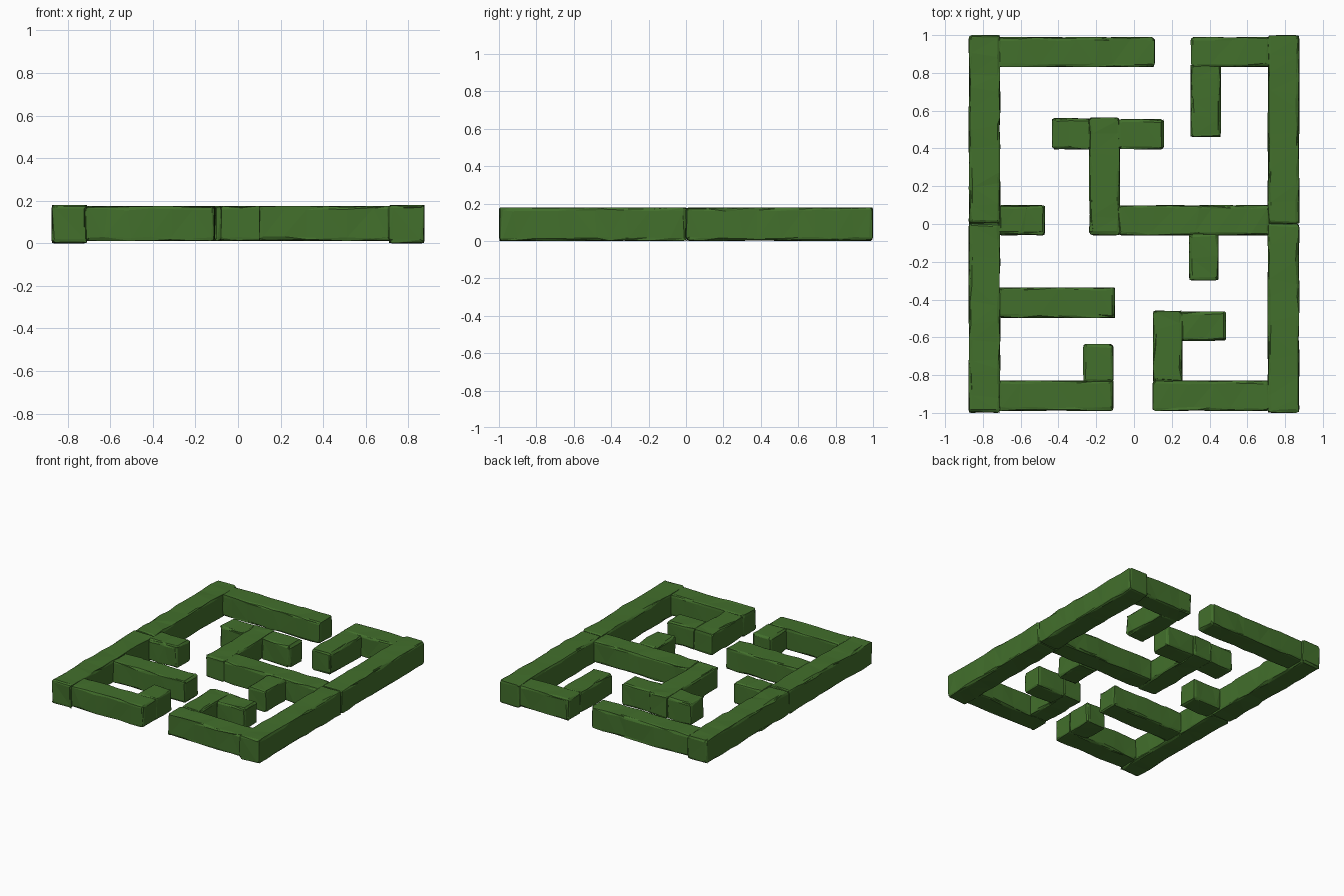
import bpy, bmesh, random
from mathutils import Vector

if "Cube" in bpy.data.objects:
    bpy.data.objects.remove(bpy.data.objects["Cube"])

random.seed(4)
green = bpy.data.materials.new("hedge_green")
green.diffuse_color = (0.055, 0.16, 0.025, 1)
green.use_nodes = True
green.node_tree.nodes["Principled BSDF"].inputs["Base Color"].default_value = green.diffuse_color


def hedge(name, x0, x1, y0, y1, z0=0.01, z1=0.175):
    """Roughly clipped hedge block: chamfered box, sliced along its length and roughened."""
    lo, hi = Vector((x0, y0, z0)), Vector((x1, y1, z1))
    size, mid = hi - lo, (lo + hi) / 2
    bm = bmesh.new()
    bmesh.ops.create_cube(bm, size=1)
    for v in bm.verts:
        v.co = Vector(a * b for a, b in zip(v.co, size)) + mid
    bmesh.ops.bevel(bm, geom=bm.edges[:], offset=0.017, segments=2,
                    profile=0.5, affect='EDGES')
    # slightly tilted slices along the long axis
    axis = 0 if size.x > size.y else 1
    count = max(1, round(size[axis] / 0.1))
    for i in range(1, count):
        co = mid.copy()
        co[axis] = lo[axis] + size[axis] * i / count
        no = Vector((random.uniform(-.25, .25), random.uniform(-.25, .25),
                     random.uniform(-.25, .25)))
        no[axis] = 1
        bmesh.ops.bisect_plane(bm, geom=bm.verts[:] + bm.edges[:] + bm.faces[:],
                               plane_co=co, plane_no=no)
    # uneven surface, kept inside the block's extents
    for v in bm.verts:
        for k in range(3):
            v.co[k] = min(hi[k], max(lo[k], v.co[k] + random.uniform(-.005, .005)))
    bmesh.ops.triangulate(bm, faces=bm.faces[:])
    bmesh.ops.recalc_face_normals(bm, faces=bm.faces[:])
    me = bpy.data.meshes.new(name)
    bm.to_mesh(me)
    bm.free()
    me.materials.append(green)
    ob = bpy.data.objects.new(name, me)
    bpy.context.collection.objects.link(ob)


# long side walls, two per side
for label, a, b in (("left", -0.875, -0.708), ("right", 0.708, 0.875)):
    hedge(label + "_wall_back", a, b, 0.0, 1.0, 0, 0.18)
    hedge(label + "_wall_front", a, b, -1.0, 0.005, 0, 0.18)

# end walls and inner hedges: name, x range, y range
for part in (
    ("back_wall_left", -0.72, 0.11, 0.83, 0.99),
    ("back_wall_right", 0.30, 0.72, 0.83, 0.99),
    ("back_spur", 0.30, 0.46, 0.46, 0.845),
    ("tee_left", -0.435, -0.225, 0.395, 0.56),
    ("tee_right", -0.085, 0.16, 0.395, 0.555),
    ("tee_stem", -0.238, -0.075, -0.06, 0.565),
    ("left_stub", -0.72, -0.47, -0.06, 0.10),
    ("middle_wall", -0.085, 0.72, -0.06, 0.10),
    ("middle_spur", 0.29, 0.447, -0.30, -0.05),
    ("left_inner_wall", -0.72, -0.10, -0.498, -0.335),
    ("front_wall_left", -0.72, -0.107, -0.99, -0.828),
    ("front_left_spur", -0.27, -0.108, -0.84, -0.635),
    ("front_wall_right", 0.098, 0.72, -0.99, -0.828),
    ("front_right_spur", 0.10, 0.256, -0.84, -0.458),
    ("front_right_hook", 0.245, 0.488, -0.62, -0.462),
):
    hedge(*part)
